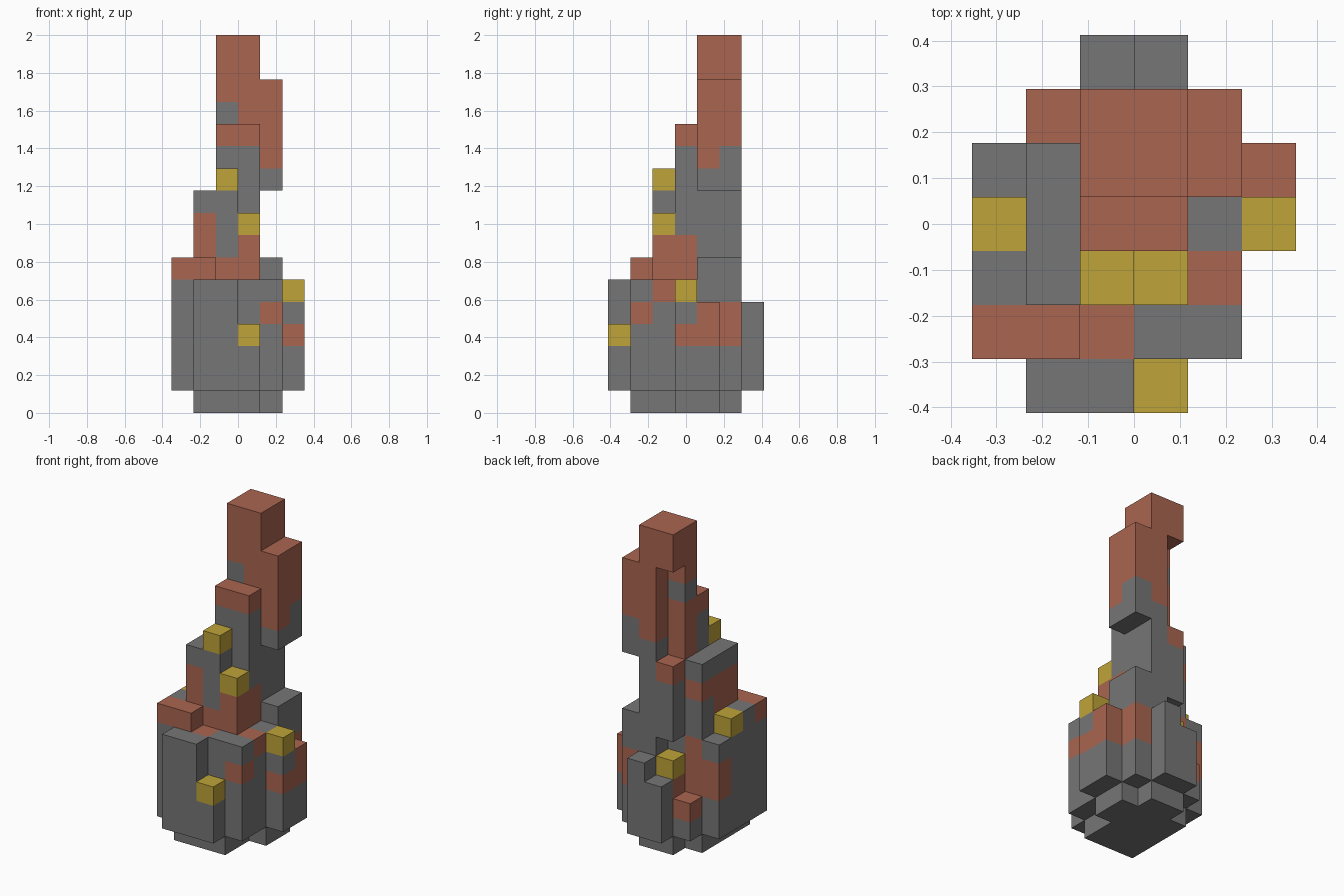
import bpy
import bmesh
from mathutils import Vector

cube = bpy.data.objects.get("Cube")
if cube:
    bpy.data.objects.remove(cube, do_unlink=True)

# Block grid: size of one block and the grid corner
UNIT = 2 / 17
CORNER = Vector((-3, -3.5, 0))
AXES = ("x", "y", "z")


def make_material(name, colour):
    material = bpy.data.materials.new(name)
    material.use_nodes = True
    material.diffuse_color = colour
    shader = material.node_tree.nodes["Principled BSDF"]
    shader.inputs["Base Color"].default_value = colour
    shader.inputs["Roughness"].default_value = 0.9
    return material


materials = [
    make_material("stone grey", (0.18, 0.18, 0.18, 1)),
    make_material("rust red", (0.40, 0.13, 0.08, 1)),
    make_material("gold yellow", (0.52, 0.37, 0.04, 1)),
]
STONE, RUST, GOLD = range(len(materials))

blocks = {}   # grid cell -> part name
colours = {}  # grid cell -> material index


def cells(x, y, z):
    """Grid cells of a box, each range given as (start, end)."""
    return [(i, j, k) for i in range(*x) for j in range(*y) for k in range(*z)]


def fill(part, x, y, z, colour=STONE):
    for cell in cells(x, y, z):
        blocks[cell] = part
        colours[cell] = colour


def paint(colour, x, y, z):
    for cell in cells(x, y, z):
        if cell in blocks:
            colours[cell] = colour


def lump(part, i, j, k):
    fill(part, (i, i + 1), (j, j + 1), (k, k + 1), GOLD)


# Foot slab
fill("foot", x=(1, 4), y=(1, 5), z=(0, 1))
fill("foot", x=(4, 5), y=(3, 5), z=(0, 1))
fill("foot", x=(2, 4), y=(5, 6), z=(0, 1))

# Main body with stepped buttresses
fill("body", x=(0, 5), y=(1, 5), z=(1, 6))
fill("right_shoulder", x=(0, 1), y=(1, 3), z=(6, 7))
fill("right_shoulder", x=(1, 2), y=(1, 2), z=(6, 7))
fill("left_shoulder", x=(4, 5), y=(4, 6), z=(1, 7))
fill("front_buttress", x=(1, 3), y=(0, 1), z=(1, 6))
fill("front_buttress", x=(3, 4), y=(0, 1), z=(1, 3))
fill("left_buttress", x=(5, 6), y=(3, 4), z=(1, 5))
fill("left_buttress", x=(5, 6), y=(4, 5), z=(1, 5))
fill("back_buttress", x=(3, 4), y=(6, 7), z=(1, 5))
fill("back_buttress", x=(2, 3), y=(6, 7), z=(1, 4))
fill("back_buttress", x=(2, 3), y=(5, 6), z=(1, 4))
fill("back_buttress", x=(1, 2), y=(5, 6), z=(1, 3))

# Stepped spire
fill("lower_spire", x=(1, 2), y=(2, 5), z=(6, 10))
fill("lower_spire", x=(2, 3), y=(2, 3), z=(6, 10))
fill("lower_spire", x=(3, 4), y=(2, 3), z=(6, 8))
fill("back_ledge", x=(2, 3), y=(5, 6), z=(6, 10))
fill("middle_spire", x=(2, 4), y=(3, 4), z=(6, 13))
fill("upper_spire", x=(2, 4), y=(4, 5), z=(6, 17))
fill("upper_spire", x=(3, 4), y=(5, 6), z=(1, 17))
fill("upper_spire", x=(2, 3), y=(5, 6), z=(15, 17))
fill("left_overhang", x=(4, 5), y=(4, 6), z=(10, 15))

# Rust patches on the body
paint(RUST, x=(0, 2), y=(1, 2), z=(6, 7))
paint(RUST, x=(2, 3), y=(1, 2), z=(5, 6))
paint(RUST, x=(4, 5), y=(1, 2), z=(4, 5))
paint(RUST, x=(4, 5), y=(2, 3), z=(5, 6))
paint(RUST, x=(5, 6), y=(3, 5), z=(3, 4))
paint(RUST, x=(5, 6), y=(4, 5), z=(4, 5))
paint(RUST, x=(4, 5), y=(5, 6), z=(3, 5))
paint(RUST, x=(0, 1), y=(4, 5), z=(3, 5))
paint(RUST, x=(1, 2), y=(4, 5), z=(3, 6))
paint(RUST, x=(1, 2), y=(5, 6), z=(2, 3))
paint(RUST, x=(2, 3), y=(5, 6), z=(3, 4))

# Rust patches on the spire
paint(RUST, x=(1, 2), y=(2, 4), z=(7, 9))
paint(RUST, x=(1, 2), y=(4, 5), z=(8, 9))
paint(RUST, x=(2, 4), y=(2, 3), z=(6, 7))
paint(RUST, x=(3, 4), y=(2, 4), z=(6, 8))
paint(RUST, x=(2, 3), y=(5, 6), z=(9, 10))
paint(RUST, x=(2, 4), y=(3, 4), z=(12, 13))
paint(RUST, x=(2, 3), y=(4, 5), z=(10, 13))
paint(RUST, x=(2, 3), y=(4, 6), z=(14, 17))
paint(RUST, x=(3, 4), y=(4, 6), z=(13, 17))
paint(RUST, x=(3, 4), y=(5, 6), z=(11, 13))
paint(RUST, x=(4, 5), y=(4, 5), z=(11, 15))
paint(RUST, x=(4, 5), y=(5, 6), z=(12, 15))

# Gold lumps
lump("front_gold_lump", 3, 0, 3)
lump("left_gold_lump", 5, 3, 5)
lump("right_gold_lump", 0, 3, 6)
lump("back_gold_lump", 2, 5, 4)
lump("lower_spire_gold_lump", 3, 2, 8)
lump("upper_spire_gold_lump", 2, 2, 10)


def build_part(part):
    """Skin the exposed sides of a part's blocks and merge flat areas."""
    bm = bmesh.new()
    for cell, owner in blocks.items():
        if owner != part:
            continue
        centre = (Vector(cell) + Vector((0.5, 0.5, 0.5)) + CORNER) * UNIT
        for axis in range(len(AXES)):
            for sign in (-1, 1):
                normal = Vector((0, 0, 0))
                normal[axis] = sign
                neighbour = tuple(int(c + n) for c, n in zip(cell, normal))
                if neighbour in blocks:
                    continue
                u = Vector((0, 0, 0))
                u[(axis + 1) % len(AXES)] = 1
                v = normal.cross(u)
                ring = (-u - v, u - v, u + v, v - u)
                face = bm.faces.new(
                    [bm.verts.new(centre + (normal + r) * UNIT / 2) for r in ring])
                face.material_index = colours[cell]
    bmesh.ops.remove_doubles(bm, verts=bm.verts, dist=UNIT / 100)
    bmesh.ops.dissolve_limit(bm, angle_limit=0.01, verts=bm.verts,
                             edges=bm.edges, delimit={"MATERIAL"})
    mesh = bpy.data.meshes.new(part)
    bm.to_mesh(mesh)
    bm.free()
    for material in materials:
        mesh.materials.append(material)
    bpy.context.collection.objects.link(bpy.data.objects.new(part, mesh))


for part_name in dict.fromkeys(blocks.values()):
    build_part(part_name)
